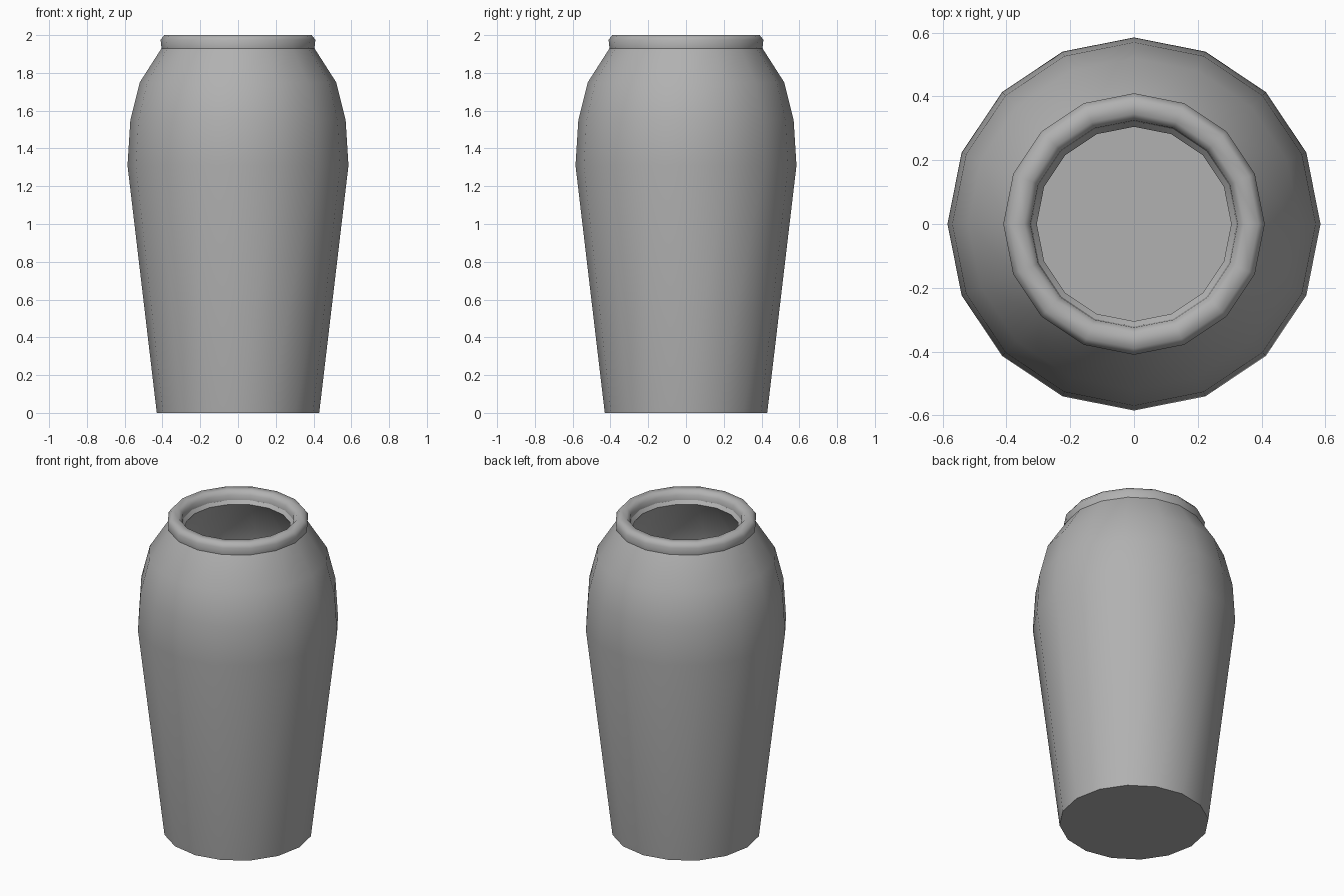
import bpy, bmesh
from math import cos, sin, tau, radians

if "Cube" in bpy.data.objects:
    bpy.data.objects.remove(bpy.data.objects["Cube"])

SIDES = 16
clay = bpy.data.materials.new("clay_grey")
clay.diffuse_color = (0.44, 0.44, 0.44, 1)
clay.use_nodes = True
clay.node_tree.nodes["Principled BSDF"].inputs["Base Color"].default_value = clay.diffuse_color


def lathe(name, profile, smooth_angle):
    """Revolve (radius, height) points around z; radius 0 closes an end."""
    bm = bmesh.new()
    rings = []
    for r, z in profile:
        count = SIDES if r > 0 else 1
        rings.append([bm.verts.new((r * cos(tau * i / SIDES), r * sin(tau * i / SIDES), z))
                      for i in range(count)])
    for a, b in zip(rings, rings[1:]):
        for i in range(SIDES):
            j = (i + 1) % SIDES
            quad = [a[i % len(a)], a[j % len(a)], b[j % len(b)], b[i % len(b)]]
            bm.faces.new(list(dict.fromkeys(quad)))
    mesh = bpy.data.meshes.new(name)
    bm.to_mesh(mesh)
    bm.free()
    mesh.materials.append(clay)
    obj = bpy.data.objects.new(name, mesh)
    bpy.context.collection.objects.link(obj)
    bpy.ops.object.select_all(action='DESELECT')
    obj.select_set(True)
    bpy.context.view_layer.objects.active = obj
    bpy.ops.object.shade_smooth_by_angle(angle=radians(smooth_angle))
    return obj


# Outer wall with its closed base
lathe("outer_wall", [(0, 0), (0.43, 0), (0.585, 1.31), (0.57, 1.55), (0.52, 1.75),
                     (0.405, 1.93)], 60)
# Rounded rim, creased where it meets the walls
lathe("rim", [(0.405, 1.93), (0.41, 1.975), (0.39, 2.0), (0.345, 2.0),
              (0.325, 1.975), (0.322, 1.945)], 70)
# Hollow inside, down to the floor
lathe("inner_wall", [(0.322, 1.945), (0.305, 1.925), (0.45, 1.71), (0.495, 1.53),
                     (0.51, 1.31), (0.36, 0.07), (0, 0.07)], 60)
